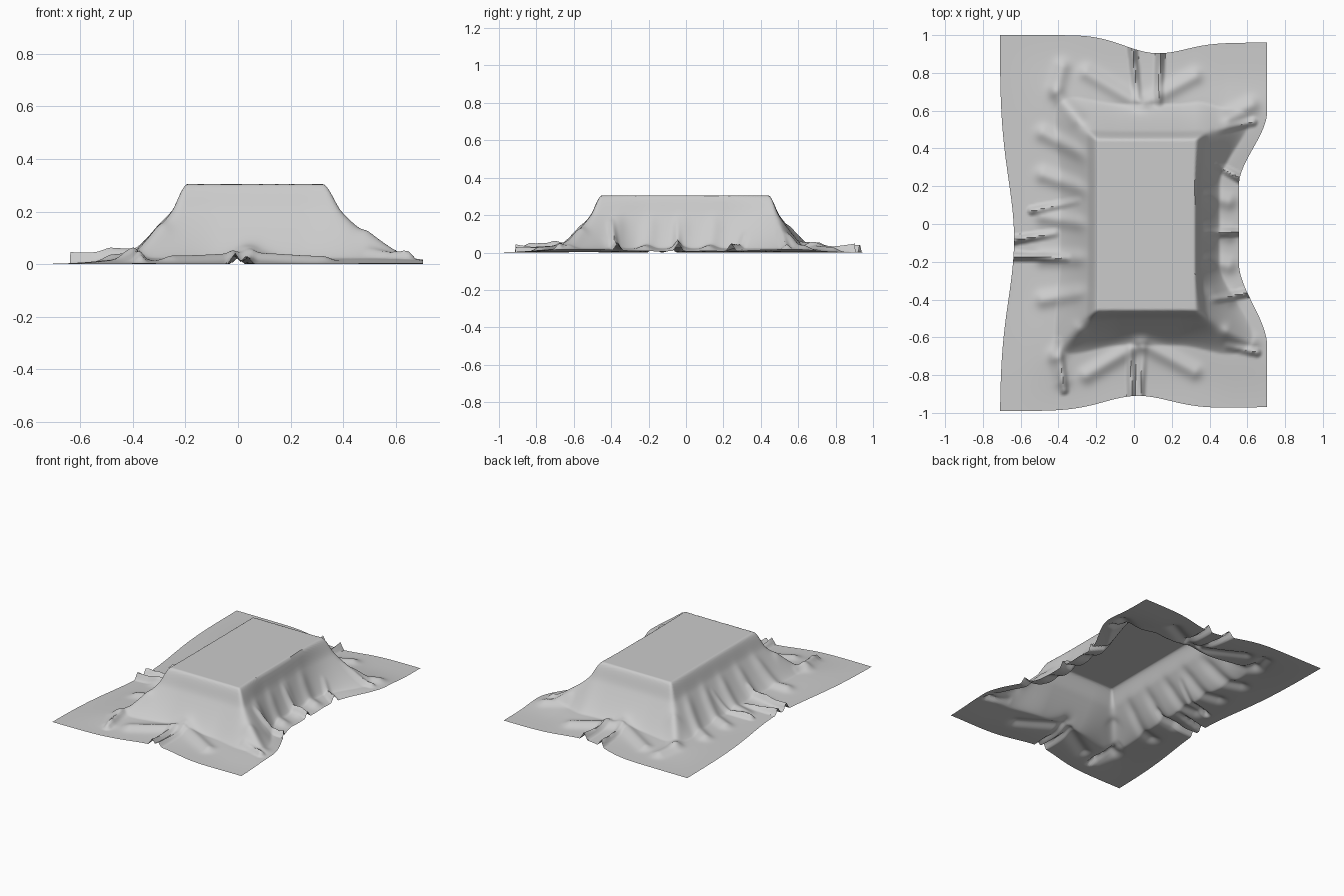
import bpy, bmesh, math

cube = bpy.data.objects.get("Cube")
if cube:
    bpy.data.objects.remove(cube, do_unlink=True)


def step(start, end, value):
    t = min(max((value - start) / (end - start), 0), 1)
    return t * t * (3 - 2 * t)


def bump(value, centre, width):
    return math.exp(-((value - centre) / width) ** 2)


# Outline of the cloth: each edge is drawn in near its middle
def left_edge(y):
    return -.71 + .075 * bump(y, -.08, .45)


def right_edge(y):
    return .705 - .15 * (step(-.65, -.2, y) - step(.2, .6, y))


def front_edge(x):
    return -.99 + .08 * bump(x, .02, .25) + .02 * step(0, .7, x)


def back_edge(x):
    return 1 - .065 * bump(x, .1, .22) - .04 * step(-.3, .3, x)


def slope_height(distance):
    """Rounded rim, nearly straight slope, then a long shallow foot."""
    rim = .304 - .26 * math.hypot(max(distance - .03, 0), .04) + .0104
    fall = .29 * max(1 - distance, 0) ** 1.3 + .022 * bump(distance, .8, .8)
    return rim + (fall - rim) * step(.05, .3, distance)


# Soft folds: start, end
soft_folds = []


def add_soft(x0, y0, x1, y1):
    soft_folds.append(((x0, y0), (x1, y1)))


# Evenly spaced folds running down the long sides
for k in range(5):
    y = -.36 + .18 * k
    add_soft(-.25, y, -.48, y + .04 * (k - 1))
for k in range(4):
    y = -.36 + .17 * k
    add_soft(.37, y, .5, y - .03)

# Folds gathered at the corners, and the fan below the front and back
for side in (-1, 1):
    add_soft(-.3, side * .56, -.41, side * .69)
    add_soft(-.41, side * .72, -.38, side * .83)
    add_soft(.5, side * .57, .62, side * .63)
    add_soft(.02, side * .64, -.25, side * .8)
    add_soft(.06, side * .64, .32, side * .78)

# Sharp pinches running out to the edges: start, end, height
pinches = [
    ((-.02, -.66), (-.01, -.93), .045),
    ((.05, -.66), (.03, -.93), .035),
    ((.02, .66), (-.01, .95), .05),
    ((.13, .64), (.14, .95), .055),
    ((-.42, -.05), (-.66, -.09), .05),
    ((-.36, -.18), (-.66, -.17), .055),
    ((-.3, .12), (-.54, .07), .03),
    ((.44, .31), (.58, .23), .05),
    ((.38, -.05), (.58, -.04), .045),
    ((.42, -.4), (.62, -.36), .045),
    ((.45, .5), (.63, .54), .025),
    ((.5, -.65), (.65, -.68), .03),
    ((-.4, -.62), (-.37, -.88), .025),
]


def along(x, y, start, end):
    """Position along a fold line and distance from it."""
    (ax, ay), (bx, by) = start, end
    dx, dy = bx - ax, by - ay
    t = ((x - ax) * dx + (y - ay) * dy) / (dx * dx + dy * dy)
    t = min(max(t, 0), 1)
    return t, math.hypot(x - ax - t * dx, y - ay - t * dy)


def fold_height(x, y):
    total = 0
    for start, end in soft_folds:
        total += .022 * bump(along(x, y, start, end)[1], 0, .04)
    sharpest = 0
    for start, end, tall in pinches:
        t, away = along(x, y, start, end)
        sharpest = max(sharpest, tall * (1 + 3 * t) / 4 * (1 - away / .028))
    return total + sharpest


def cloth_height(x, y):
    # The slopes spread wider towards the four corners of the flat top
    corner_y = step(.2, .62, abs(y))
    corner_x = step(.15, .45, abs(x - .08))
    if x > .07:
        across = max(x - .315, 0) / (.14 + .18 * corner_y)
    else:
        across = max(-.185 - x, 0) / (.21 + .03 * corner_y)
    if y > 0:
        reach = .2 + .04 * corner_x - .06 * step(.32, .5, x)
        down = max(y - .435, 0) / reach
    else:
        down = max(-y - .445, 0) / (.2 + .05 * corner_x)
    distance = math.hypot(across ** 2.5, down ** 2.5) ** .4
    z = slope_height(distance)
    on_slope = step(.15, .6, distance)
    if on_slope > 0:
        z += on_slope * fold_height(x, y)
    return z


# Draped cloth: one open sheet, a grid fitted to the outline
columns, rows = 150, 210
bm = bmesh.new()
grid = []
for j in range(rows + 1):
    v = j / rows
    line = []
    for i in range(columns + 1):
        u = i / columns
        x = 1.4 * u - .7
        for repeat in range(3):
            y = front_edge(x) * (1 - v) + back_edge(x) * v
            x = left_edge(y) * (1 - u) + right_edge(y) * u
        line.append(bm.verts.new((x, y, cloth_height(x, y))))
    grid.append(line)
for near, far in zip(grid, grid[1:]):
    for i in range(columns):
        bm.faces.new((near[i], near[i + 1], far[i + 1], far[i]))

mesh = bpy.data.meshes.new("draped_cloth")
bm.to_mesh(mesh)
bm.free()
cloth = bpy.data.objects.new("draped_cloth", mesh)
bpy.context.collection.objects.link(cloth)

# Pale grey fabric
fabric = bpy.data.materials.new("pale_grey_fabric")
fabric.use_nodes = True
colour = (.6, .6, .6, 1)
fabric.diffuse_color = colour
fabric.node_tree.nodes["Principled BSDF"].inputs["Base Color"].default_value = colour
mesh.materials.append(fabric)

bpy.context.view_layer.objects.active = cloth
cloth.select_set(True)
bpy.ops.object.shade_smooth_by_angle(angle=math.radians(50))
